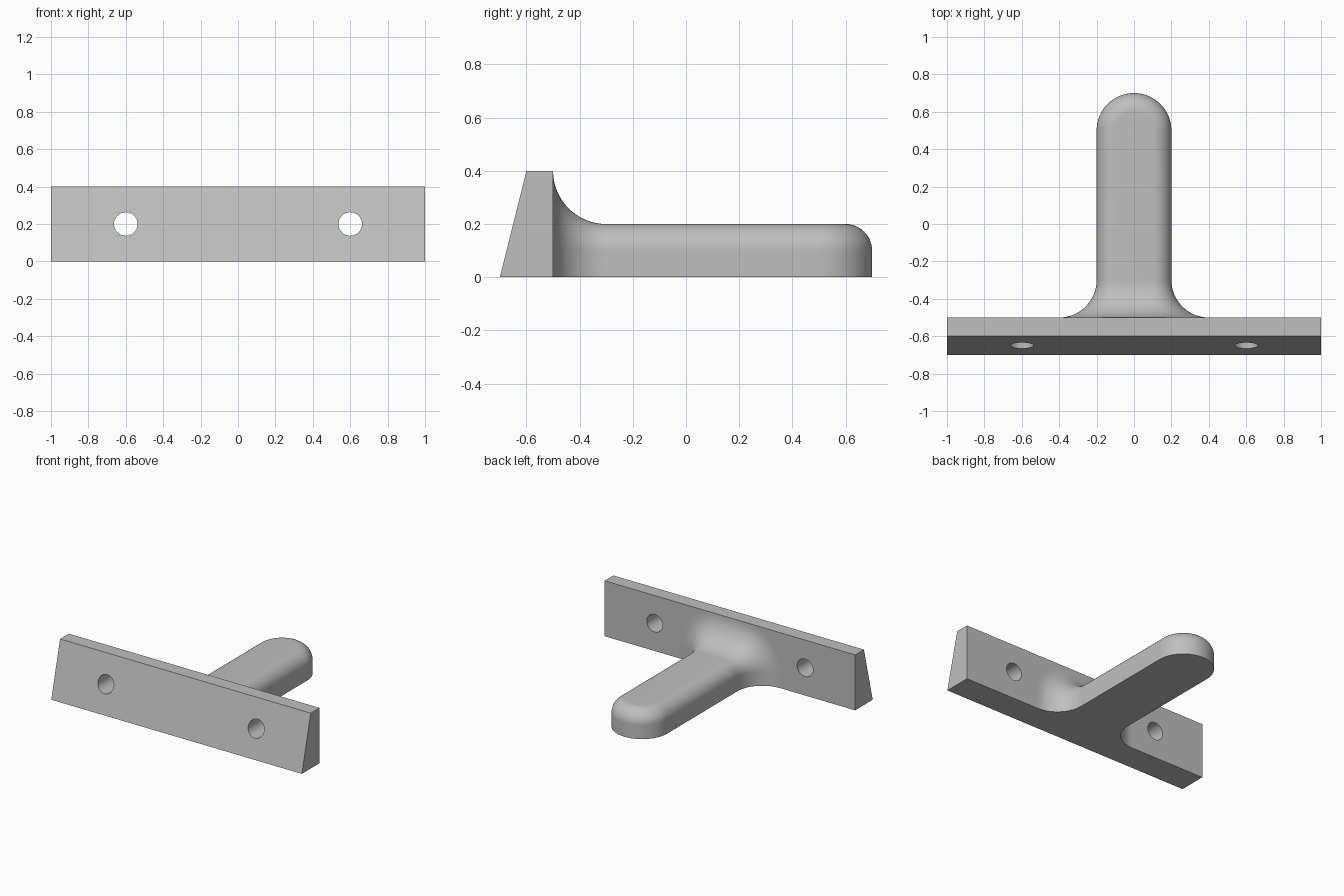
import bpy, bmesh
from math import sin, cos, pi, sqrt, radians

cube = bpy.data.objects.get("Cube")
if cube:
    bpy.data.objects.remove(cube, do_unlink=True)

grey = bpy.data.materials.new("plain grey")
grey.use_nodes = True
colour = (0.52, 0.52, 0.52, 1)
grey.diffuse_color = colour
grey.node_tree.nodes["Principled BSDF"].inputs["Base Color"].default_value = colour


def make_object(name, bm):
    bmesh.ops.recalc_face_normals(bm, faces=bm.faces)
    mesh = bpy.data.meshes.new(name)
    bm.to_mesh(mesh)
    bm.free()
    mesh.materials.append(grey)
    obj = bpy.data.objects.new(name, mesh)
    bpy.context.collection.objects.link(obj)
    return obj


def smooth(obj):
    bpy.ops.object.select_all(action="DESELECT")
    obj.select_set(True)
    bpy.context.view_layer.objects.active = obj
    bpy.ops.object.shade_smooth_by_angle(angle=radians(30))


# Mounting plate: wedge profile extruded along x
bm = bmesh.new()
profile = [(-0.7, 0), (-0.5, 0), (-0.5, 0.4), (-0.6, 0.4)]
face = bm.faces.new([bm.verts.new((-1, y, z)) for y, z in profile])
side = bmesh.ops.extrude_face_region(bm, geom=[face])["geom"]
bmesh.ops.translate(bm, vec=(2, 0, 0),
                    verts=[v for v in side if isinstance(v, bmesh.types.BMVert)])
plate = make_object("mounting_plate", bm)

# Screw holes through the plate
for name, x in (("left", 0.6), ("right", -0.6)):
    bpy.ops.mesh.primitive_cylinder_add(vertices=48, radius=0.063, depth=0.6,
                                        location=(x, -0.6, 0.2), rotation=(pi / 2, 0, 0))
    cutter = bpy.context.object
    cutter.name = name + "_hole_cutter"
    cutter.data.materials.append(grey)
    cut = plate.modifiers.new(name + "_hole", "BOOLEAN")
    cut.operation, cut.solver, cut.object = "DIFFERENCE", "EXACT", cutter
    bpy.context.view_layer.objects.active = plate
    bpy.ops.object.modifier_apply(modifier=cut.name)
    bpy.data.objects.remove(cutter, do_unlink=True)
smooth(plate)

# Arm: a rounded edge swept around the outline, its radius growing into the root fillet
FILLET, EDGE, STEPS = 0.2, 0.1, 16
root = []
for i in range(STEPS + 1):
    t = i / STEPS * pi / 2
    root.append((-0.3 - FILLET * cos(t), EDGE + FILLET * (1 - sin(t))))
# Each station: spine point, outward direction and edge radius
stations = [(-0.1, y, -1, 0, r) for y, r in root]
for i in range(2 * STEPS + 1):
    a = pi - i / (2 * STEPS) * pi
    stations.append((0.1 * cos(a), 0.5 + 0.1 * sin(a), cos(a), sin(a), EDGE))
stations += [(0.1, y, 1, 0, r) for y, r in reversed(root)]

bm = bmesh.new()
columns = []
for x, y, nx, ny, r in stations:
    column = [bm.verts.new((x + nx * r, y + ny * r, 0))]
    for k in range(STEPS + 1):
        a = k / STEPS * pi / 2
        d = r * cos(a)
        column.append(bm.verts.new((x + nx * d, y + ny * d, 0.1 + r * sin(a))))
    columns.append(column)
for a, b in zip(columns, columns[1:]):
    for k in range(STEPS + 1):
        bm.faces.new((a[k], b[k], b[k + 1], a[k + 1]))
# Top of the root fillet, flat top and underside
tops = [c[-1] for c in columns]
for i in range(STEPS):
    bm.faces.new((tops[i], tops[i + 1], tops[-2 - i], tops[-1 - i]))
bm.faces.new(tops[STEPS:len(tops) - STEPS])
bm.faces.new([c[0] for c in columns])
smooth(make_object("arm", bm))
